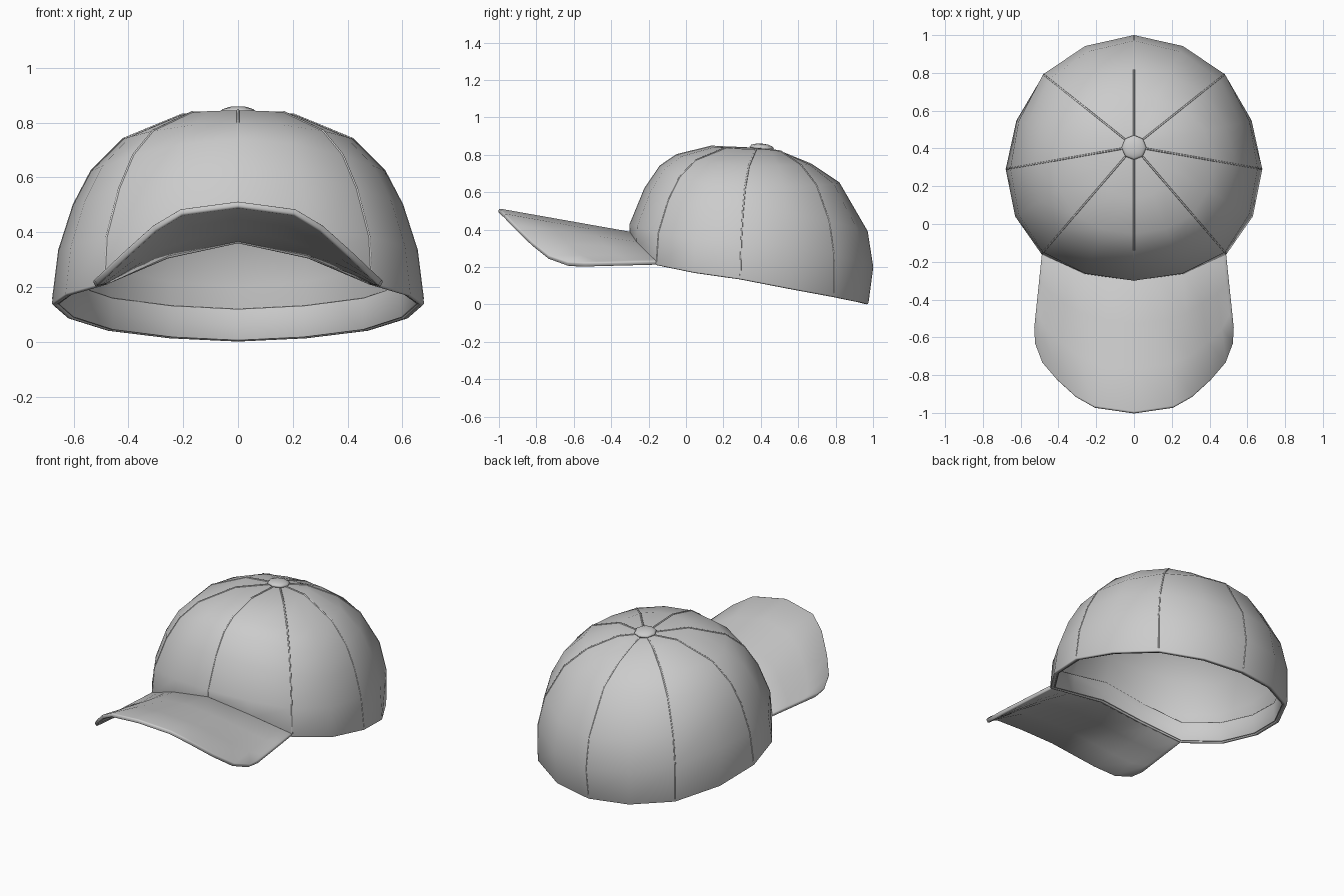
import bpy, bmesh, math
from mathutils import Vector

if "Cube" in bpy.data.objects:
    bpy.data.objects.remove(bpy.data.objects["Cube"])

C = Vector((0, 0.41, 0))                     # crown axis
# half outline of the crown seen from above, front to back, with rim heights
OUTLINE = [(0, -.30, .36), (.26, -.265, .305), (.49, -.16, .21), (.63, .04, .17),
           (.68, .29, .135), (.63, .55, .085), (.49, .80, .04), (.26, .945, .012), (0, 1.0, .0)]
# (radius factor, height) above the rim, for front, side and back
FRONT = [(1.0, .43), (.89, .62), (.775, .74), (.65, .80), (.39, .845)]
SIDE = [(.963, .335), (.885, .50), (.79, .624), (.62, .74), (.30, .83)]
BACK = [(1.0, .20), (.95, .39), (.695, .65), (.44, .75), (.20, .808)]
APEX = Vector((0, .41, .832))


def meridian(i):
    """Points of one crown meridian from the rim to the top."""
    k = min(i, 16 - i)
    x, y, z = OUTLINE[k]
    out = Vector((x if i <= 8 else -x, y, 0)) - C
    a, b, t = (FRONT, SIDE, k / 4) if k <= 4 else (SIDE, BACK, (k - 4) / 4)
    w = .5 - .5 * math.cos(math.pi * t)
    rim = 1 - .045 * max(0, (k - 4) / 4)
    pts = [C + out * rim + Vector((0, 0, z))]
    for (f0, z0), (f1, z1) in zip(a, b):
        pts.append(C + out * (f0 + (f1 - f0) * w) + Vector((0, 0, z0 + (z1 - z0) * w)))
    return pts


def surface(name, cols, outward, closed=False, apex=None, thick=.02, angle=50):
    """Skin a grid of columns, give it thickness and smooth shading."""
    bm = bmesh.new()
    grid = [[bm.verts.new(p) for p in c] for c in cols]
    top = bm.verts.new(apex) if apex else None
    n = len(grid)
    for i in range(n if closed else n - 1):
        a, b = grid[i], grid[(i + 1) % n]
        for r in range(len(a) - 1):
            bm.faces.new((a[r], b[r], b[r + 1], a[r + 1]))
        if top:
            bm.faces.new((a[-1], b[-1], top))
    bm.normal_update()
    if sum(f.normal.dot(outward(f.calc_center_median())) for f in bm.faces) < 0:
        bmesh.ops.reverse_faces(bm, faces=bm.faces[:])
    me = bpy.data.meshes.new(name)
    bm.to_mesh(me)
    bm.free()
    ob = bpy.data.objects.new(name, me)
    bpy.context.collection.objects.link(ob)
    mod = ob.modifiers.new("thickness", 'SOLIDIFY')
    mod.thickness, mod.offset = thick, -1
    bev = ob.modifiers.new("soft_edge", 'BEVEL')
    bev.width, bev.segments = thick * .3, 2
    bev.limit_method, bev.angle_limit = 'ANGLE', math.radians(60)
    bpy.ops.object.select_all(action='DESELECT')
    bpy.context.view_layer.objects.active = ob
    ob.select_set(True)
    bpy.ops.object.shade_smooth_by_angle(angle=math.radians(angle))
    return ob


from_axis = lambda p: p - Vector((0, .41, .2))
cols = [meridian(i) for i in range(16)]

# crown
surface("crown", cols, from_axis, closed=True, apex=APEX)


# sweatband inside the rim
def along(pts, d):
    for p, q in zip(pts, pts[1:]):
        step = (q - p).length
        if d <= step:
            return p.lerp(q, d / step)
        d -= step


def inset(p, d):
    v = Vector((p.x, p.y - C.y, 0)).normalized()
    return p - v * d


band = [[inset(along(c, d), .021) for d in (.004, .06, .12)] for c in cols]
surface("sweatband", band, from_axis, closed=True, thick=.008)

# panel seams
for i in range(0, 16, 2):
    cu = bpy.data.curves.new("panel_seam", 'CURVE')
    cu.dimensions = '3D'
    cu.bevel_depth, cu.bevel_resolution = .005, 1
    pts = [inset(p, .003) for p in cols[i]] + [APEX]
    pts[0] = along(pts, .02)
    sp = cu.splines.new('POLY')
    sp.points.add(len(pts) - 1)
    for s, p in zip(sp.points, pts):
        s.co = (*p, 1)
    bpy.context.collection.objects.link(bpy.data.objects.new("panel_seam", cu))

# brim: ruled between the crown joint and the outer edge
joint_x = [0, .13, .26, .34, .42, .47, .49]
edge = [(0, -1.0, .513), (.21, -.97, .485), (.31, -.915, .425), (.41, -.825, .335),
        (.487, -.735, .262), (.525, -.635, .226), (.53, -.54, .222)]
joint = [Vector(p) for p in ((0, -.295, .388), (.26, -.26, .335), (.49, -.155, .232))]
half = []
for x, e in zip(joint_x, edge):
    a, b = (joint[0], joint[1]) if x <= .26 else (joint[1], joint[2])
    p = a.lerp(b, (x - a.x) / (b.x - a.x))
    half.append([p.lerp(Vector(e), t) for t in (0, .33, .67, 1)])
mirror = [[Vector((-p.x, p.y, p.z)) for p in c] for c in half[:0:-1]]
surface("brim", mirror + half, lambda p: Vector((0, 0, 1)), thick=.024)

# top button
bpy.ops.mesh.primitive_uv_sphere_add(segments=8, ring_count=6, radius=1,
                                     location=(0, .405, .838), rotation=(math.radians(-5), 0, 0))
button = bpy.context.object
button.name = "top_button"
button.scale = (.066, .066, .022)
bpy.ops.object.shade_smooth()
